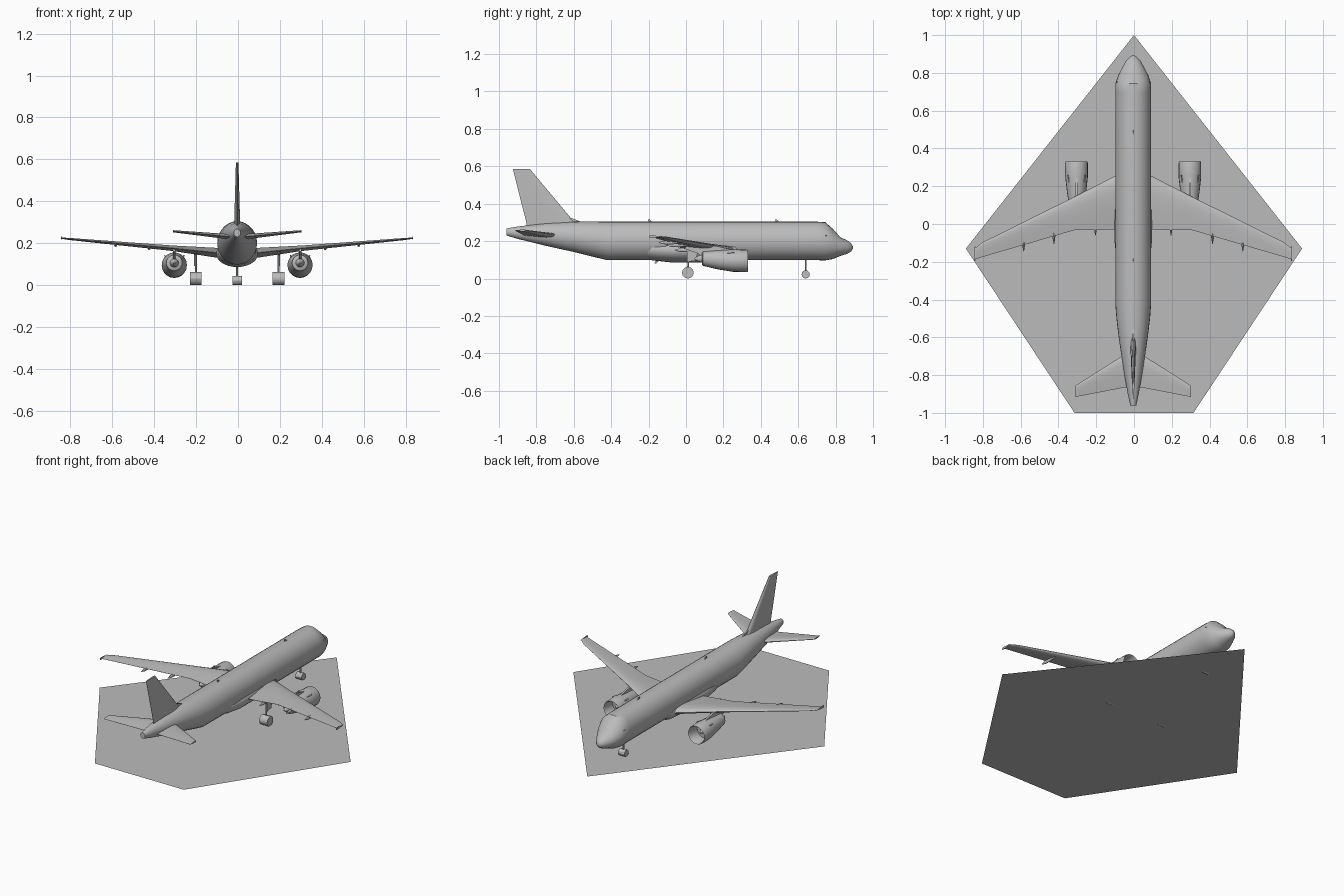
import bpy, bmesh, math
from mathutils import Vector

if "Cube" in bpy.data.objects:
    bpy.data.objects.remove(bpy.data.objects["Cube"])

CX = -0.004  # aircraft centre line
grey = bpy.data.materials.new("light_grey")
grey.diffuse_color = (0.5, 0.5, 0.5, 1)
grey.use_nodes = True
grey.node_tree.nodes["Principled BSDF"].inputs["Base Color"].default_value = grey.diffuse_color


def finish(name, bm, smooth=None):
    bmesh.ops.recalc_face_normals(bm, faces=bm.faces[:])
    me = bpy.data.meshes.new(name)
    bm.to_mesh(me)
    bm.free()
    ob = bpy.data.objects.new(name, me)
    bpy.context.collection.objects.link(ob)
    me.materials.append(grey)
    if smooth:
        bpy.ops.object.select_all(action='DESELECT')
        ob.select_set(True)
        bpy.context.view_layer.objects.active = ob
        bpy.ops.object.shade_smooth_by_angle(angle=math.radians(smooth))
    return ob


def loft(name, rings, smooth=None):
    """Skin a row of closed rings and cap both ends."""
    bm = bmesh.new()
    vs = [[bm.verts.new(p) for p in r] for r in rings]
    n = len(vs[0])
    for a, b in zip(vs, vs[1:]):
        for i in range(n):
            bm.faces.new((a[i], a[(i + 1) % n], b[(i + 1) % n], b[i]))
    bm.faces.new(vs[0])
    bm.faces.new(vs[-1])
    return finish(name, bm, smooth)


def oval(x, y, z, rx, rz, n=28):
    return [(x + rx * math.cos(2 * math.pi * i / n), y,
             z + rz * math.sin(2 * math.pi * i / n)) for i in range(n)]


FOIL = [(0, 0), (.03, .5), (.12, .85), (.3, 1), (.6, .65), (1, .04)]
FOIL = FOIL + [(u, -t) for u, t in FOIL[:0:-1]]


def foil(span, le, te, z, half, upright=False):
    """Wing section at a span position; upright turns it into a fin section."""
    pts = []
    for u, t in FOIL:
        y = le + (te - le) * u
        pts.append((CX + t * half, y, span) if upright else (CX + span, y, z + t * half))
    return pts


def plate(name, x, half, outline):
    """Thin upright plate from a (y, z) outline."""
    return loft(name, [[(x + s * half, y, z) for y, z in outline] for s in (-1, 1)])


def rod(name, a, b, r, n=10):
    a, b = Vector(a), Vector(b)
    q = (b - a).to_track_quat('Z', 'Y')
    circ = [q @ Vector((r * math.cos(2 * math.pi * i / n), r * math.sin(2 * math.pi * i / n), 0))
            for i in range(n)]
    return loft(name, [[p + c for c in circ] for p in (a, b)], 30)


# Fuselage: y, centre height, half width, half height
body = [(.892, .166, .006, .006), (.884, .166, .02, .021), (.862, .168, .04, .036),
        (.825, .171, .06, .05), (.785, .185, .081, .081), (.745, .199, .094, .102),
        (.70, .201, .095, .103), (-.42, .201, .095, .103), (-.5, .211, .089, .094),
        (-.6, .223, .077, .081), (-.75, .235, .055, .06), (-.9, .245, .029, .033),
        (-.96, .249, .016, .019)]
loft("fuselage", [oval(CX, y, z, rx, rz) for y, z, rx, rz in body], 35)

# Belly fairing between the wings
belly = [(.31, .16, .06, .04), (.26, .152, .094, .062), (.18, .15, .1, .064),
         (-.08, .15, .1, .064), (-.18, .155, .09, .058), (-.28, .16, .05, .04)]
loft("belly_fairing", [oval(CX, *b) for b in belly], 40)

# Fin with small root fillet
loft("tail_fin", [foil(.27, -.55, -.85, 0, .016, True), foil(.305, -.60, -.855, 0, .014, True),
                  foil(.586, -.835, -.926, 0, .006, True)], 40)
plate("fin_fillet", CX, .004, [(-.55, .30), (-.63, .33), (-.66, .29)])

# Ground sheet
bm = bmesh.new()
bm.faces.new([bm.verts.new((x, y, .003)) for x, y in
              ((0, 1), (-.89, -.13), (-.315, -1), (.315, -1), (.89, -.13))])
g = finish("ground_sheet", bm)
if g.data.polygons[0].normal.z < 0:
    g.data.flip_normals()

# Fuselage aerials
for name, y, z in (("rear_aerial", -.2, .302), ("front_aerial", .48, .302)):
    plate(name, CX, .002, [(y, z), (y + .02, z), (y + .005, z + .014), (y - .005, z + .014)])
plate("belly_aerial", CX, .002, [(-.16, .1), (-.14, .1), (-.16, .08), (-.17, .08)])

for s, side in ((-1, "left"), (1, "right")):
    # Main wing and wing tip fence
    loft(side + "_wing", [foil(s * x, *v) for x, *v in (
        (.04, .285, -.03, .148, .026), (.105, .25, -.03, .155, .023),
        (.31, .145, -.032, .176, .013), (.80, -.098, -.175, .22, .005),
        (.838, -.128, -.188, .224, .003))], 40)
    plate(side + "_wing_tip", CX + s * .838, .002,
          [(-.12, .224), (-.18, .231), (-.195, .229), (-.195, .217), (-.17, .217)])

    # Tailplane
    loft(side + "_tailplane", [foil(s * x, *v) for x, *v in (
        (.01, -.66, -.86, .229, .014), (.06, -.70, -.868, .233, .012),
        (.307, -.856, -.916, .257, .005))], 40)

    # Engine nacelle with open intake: y, height, radius
    ex = CX + s * .3
    eng = [(.25, .095, .05), (.322, .094, .052), (.331, .094, .057), (.322, .094, .06),
           (.25, .096, .06), (.17, .1, .051), (.09, .106, .038), (.085, .106, .03)]
    loft(side + "_engine", [oval(ex, y, z, r, r, 20) for y, z, r in eng], 35)
    loft(side + "_intake_hub", [oval(ex, y, .095, r, r, 12) for y, r in
                                ((.245, .018), (.27, .014), (.295, .002))], 40)
    loft(side + "_exhaust", [oval(ex, y, .106, r, r, 12) for y, r in
                             ((.1, .024), (.07, .018), (.045, .004))], 40)
    plate(side + "_pylon", ex, .006, [(.25, .154), (.16, .174), (.0, .172), (-.01, .16),
                                      (.06, .135), (.1, .11), (.2, .11)])
    # Strakes on the nacelle
    for k in (-1, 1):
        rod(side + "_strake", (ex + k * .04, .22, .135), (ex + k * .046, .26, .14), .003, 6)

    # Flap track fairings
    for x, y, z in ((.2, -.03, .152), (.42, -.075, .178), (.58, -.115, .193)):
        loft(side + "_flap_fairing", [oval(CX + s * x, y + d, z, r * .7, r, 8) for d, r in
                                      ((.09, .003), (.04, .011), (0, .01), (-.03, .002))], 50)

    # Main landing gear
    gx = CX + s * .197
    rod(side + "_gear_leg", (gx, .01, .03), (gx, .015, .155), .005)
    rod(side + "_main_wheel", (gx - .028, .01, .031), (gx + .028, .01, .031), .031, 12)
    plate(side + "_gear_door", gx + s * .006, .002,
          [(.005, .155), (.068, .155), (.05, .095), (.005, .09)])

    # Cockpit side window plate edge
    rod(side + "_window_frame", (CX + s * .05, .812, .205), (CX + s * .088, .745, .232), .003, 6)

# Nose gear
rod("nose_gear_leg", (CX, .64, .025), (CX, .64, .11), .005)
rod("nose_wheel", (CX - .022, .64, .022), (CX + .022, .64, .022), .022, 12)
